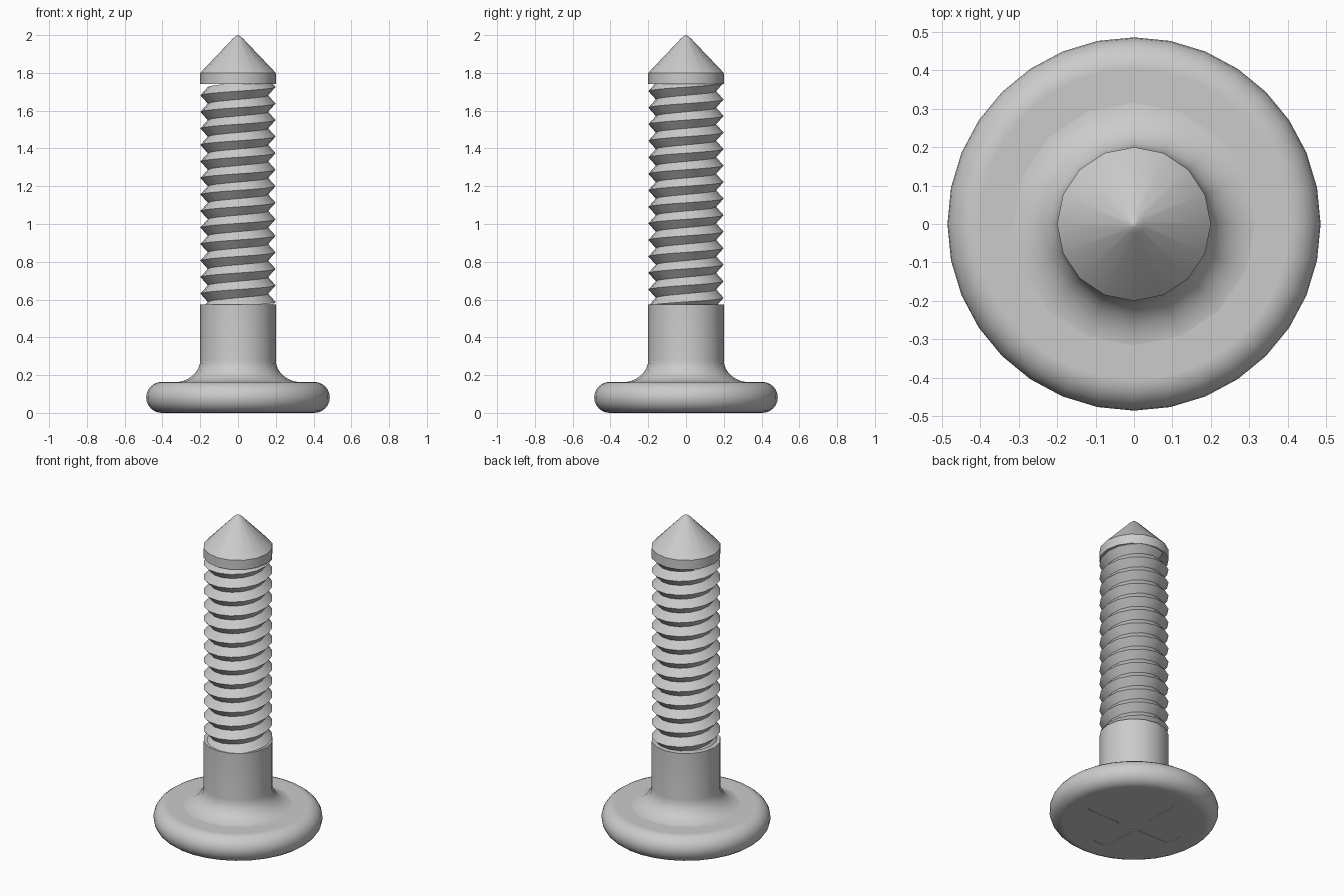
import bpy, bmesh, math

cube = bpy.data.objects.get("Cube")
if cube:
    bpy.data.objects.remove(cube, do_unlink=True)

steel = bpy.data.materials.new("grey_steel")
steel.use_nodes = True
GREY = (0.6, 0.6, 0.6, 1)
steel.diffuse_color = GREY
steel.node_tree.nodes["Principled BSDF"].inputs["Base Color"].default_value = GREY


def make_object(name, bm):
    mesh = bpy.data.meshes.new(name)
    bm.to_mesh(mesh)
    bm.free()
    mesh.materials.append(steel)
    obj = bpy.data.objects.new(name, mesh)
    bpy.context.collection.objects.link(obj)
    return obj


def select_only(obj):
    bpy.ops.object.select_all(action='DESELECT')
    obj.select_set(True)
    bpy.context.view_layer.objects.active = obj


def smooth(obj):
    select_only(obj)
    bpy.ops.object.shade_smooth_by_angle(angle=math.radians(30))


def lathe(name, profile, sides):
    """Revolve (radius, z) points, listed bottom to top; close open ends with a cap."""
    bm = bmesh.new()
    rings = []
    for r, z in profile:
        if r == 0:
            rings.append([bm.verts.new((0, 0, z))] * sides)
            continue
        turn = [math.tau * i / sides for i in range(sides)]
        rings.append([bm.verts.new((r * math.cos(a), r * math.sin(a), z)) for a in turn])
    for low, high in zip(rings, rings[1:]):
        for i in range(sides):
            j = (i + 1) % sides
            quad = [low[i], low[j], high[j], high[i]]
            bm.faces.new(list(dict.fromkeys(quad)))
    if profile[0][0]:
        bm.faces.new(rings[0][::-1])
    if profile[-1][0]:
        bm.faces.new(rings[-1])
    return make_object(name, bm)


def arc(cx, cz, rx, rz, start, end, steps):
    angles = [math.radians(start + (end - start) * i / steps) for i in range(steps + 1)]
    return [(cx + rx * math.cos(a), cz + rz * math.sin(a)) for a in angles]


SIDES = 16
R = 0.2

# Round-edged head
head = lathe("head", arc(0.404, 0.082, 0.082, 0.082, -90, 90, 12), 32)

# Shallow cross recess in the underside of the head
w, l = 0.055, 0.31
quarter = [(l, -w), (l, w), (w, w)]
bm = bmesh.new()
outline = []
for k in range(4):
    c, s = round(math.cos(k * math.pi / 2)), round(math.sin(k * math.pi / 2))
    outline += [bm.verts.new((c * x - s * y, s * x + c * y, -0.05)) for x, y in quarter]
base = bm.faces.new(outline)
top = bmesh.ops.extrude_face_region(bm, geom=[base])["geom"]
bmesh.ops.translate(bm, verts=[v for v in top if isinstance(v, bmesh.types.BMVert)],
                    vec=(0, 0, 0.054))
uprights = [e for e in bm.edges if abs(e.verts[0].co.z - e.verts[1].co.z) > 0.01]
bmesh.ops.bevel(bm, geom=uprights, offset=0.03, segments=4, profile=0.5, affect='EDGES')
bmesh.ops.recalc_face_normals(bm, faces=bm.faces)
cutter = make_object("cross_cutter", bm)
cutter.hide_render = True
cut = head.modifiers.new("cross_recess", 'BOOLEAN')
cut.operation = 'DIFFERENCE'
cut.solver = 'EXACT'
cut.object = cutter
select_only(head)
bpy.ops.object.modifier_apply(modifier=cut.name)
bpy.data.objects.remove(cutter, do_unlink=True)
smooth(head)
flat = head.modifiers.new("flat_face_normals", 'WEIGHTED_NORMAL')
flat.keep_sharp = True

# Plain shank flaring into the head
flare = arc(0.34, 0.28, 0.14, 0.118, 270, 180, 8)
smooth(lathe("shank", flare + [(R, 0.575)], SIDES))

# Pointed tip with its collar
smooth(lathe("tip", [(R, 1.74), (R, 1.8), (0.025, 1.984), (0.01, 1.995), (0, 2)], SIDES))

# Helical thread: a crest line and a root line winding up together
PITCH = 0.0875
CREST, ROOT = 0.199, 0.16
START = 0.50
bm = bmesh.new()
crest, root = [], []
for i in range(int((1.76 - START) / PITCH * SIDES)):
    a = math.tau * i / SIDES
    z = START + PITCH * i / SIDES
    crest.append(bm.verts.new((CREST * math.cos(a), CREST * math.sin(a), z)))
    root.append(bm.verts.new((ROOT * math.cos(a), ROOT * math.sin(a), z + PITCH / 2)))
for i in range(len(crest) - 1):
    bm.faces.new((crest[i], crest[i + 1], root[i + 1], root[i]))
    j = i + SIDES
    if j + 1 < len(crest):
        bm.faces.new((root[i], root[i + 1], crest[j + 1], crest[j]))
smooth(make_object("thread", bm))
